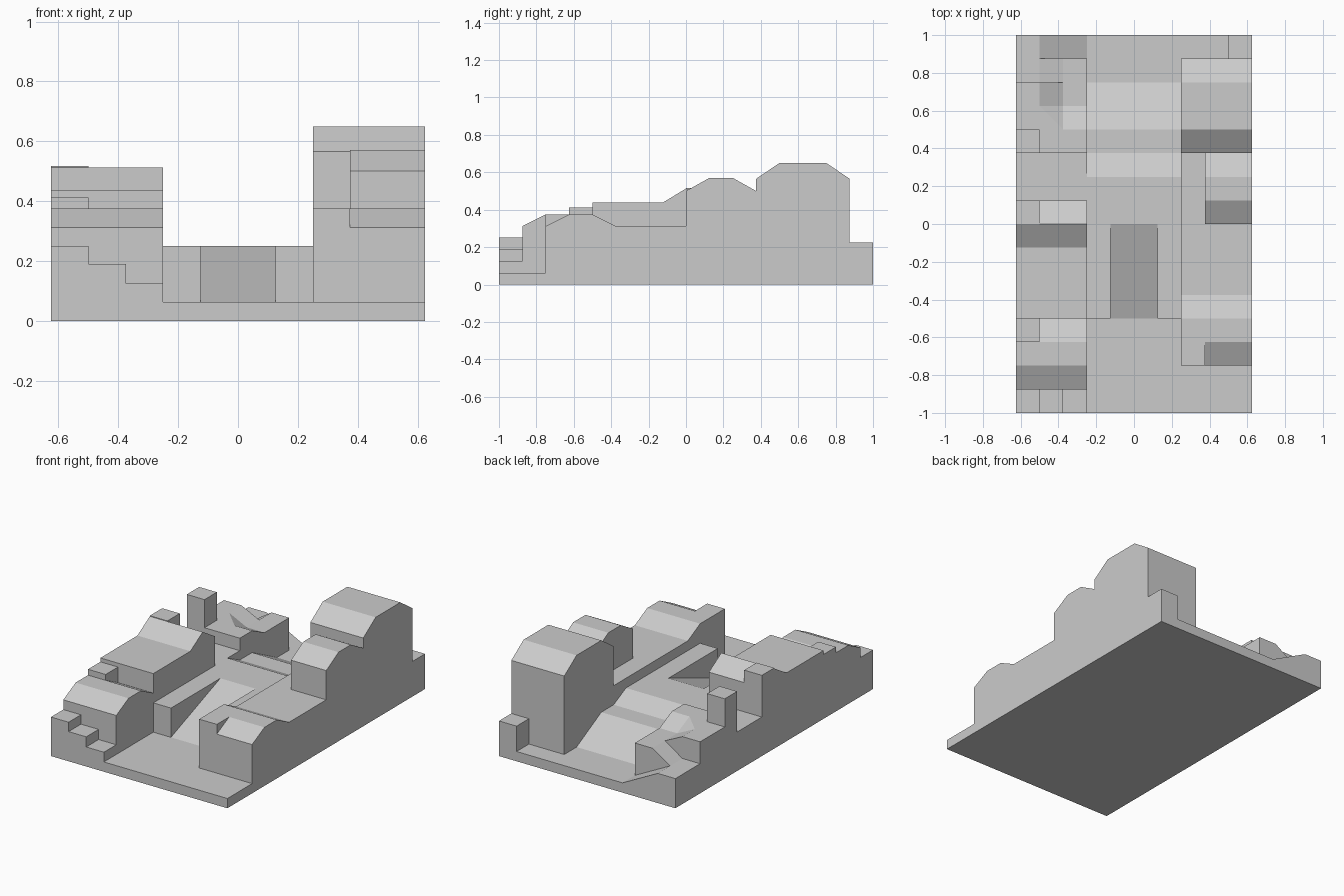
import bpy, bmesh

if "Cube" in bpy.data.objects:
    bpy.data.objects.remove(bpy.data.objects["Cube"])

E = 0.625            # half width
HI, LO = 0.33, 0.27  # rim and hollow heights of the rear mound


def finish(name, bm):
    bmesh.ops.recalc_face_normals(bm, faces=bm.faces)
    me = bpy.data.meshes.new(name)
    bm.to_mesh(me)
    bm.free()
    ob = bpy.data.objects.new(name, me)
    bpy.context.collection.objects.link(ob)
    return ob


def strip(name, x0, x1, top, bottom=0.0):
    """Extrude a (y, z) skyline along x, closed down to the bottom."""
    pts = [(top[0][0], bottom)] + top + [(top[-1][0], bottom)]
    bm = bmesh.new()
    a = [bm.verts.new((x0, y, z)) for y, z in pts]
    b = [bm.verts.new((x1, y, z)) for y, z in pts]
    bm.faces.new(a)
    bm.faces.new(b)
    for i in range(len(pts)):
        j = (i + 1) % len(pts)
        bm.faces.new((a[i], a[j], b[j], b[i]))
    return finish(name, bm)


def cell(name, x0, x1, y0, y1, h):
    """Column with four corner heights, counter-clockwise from front left."""
    xy = [(x0, y0), (x1, y0), (x1, y1), (x0, y1)]
    bm = bmesh.new()
    a = [bm.verts.new((x, y, 0)) for x, y in xy]
    b = [bm.verts.new((x, y, z)) for (x, y), z in zip(xy, h)]
    bm.faces.new(a)
    bm.faces.new((b[0], b[1], b[3]))
    bm.faces.new((b[1], b[2], b[3]))
    for i in range(4):
        j = (i + 1) % 4
        bm.faces.new((a[i], a[j], b[j], b[i]))
    return finish(name, bm)


# Central plateau with a ramp cut into its front, falling away at the back
front = [(-1, 0.0625), (-0.5, 0.0625)]
fall = [(0.25, 0.25), (0.375, 0.19), (0.5, 0.19), (0.75, 0.0625), (1, 0.0625)]
strip("plateau_left", -0.25, -0.125, front + [(-0.5, 0.25)] + fall)
strip("ramp", -0.125, 0.125, front + [(0, 0.25)] + fall)
strip("plateau_right", 0.125, 0.25, front + [(-0.5, 0.25)] + fall)

# Right ridge: low front bump, middle bump on the outer side, tall rear hill
ground = [(-1, 0.0625), (-0.75, 0.0625)]
low = [(-0.625, 0.375), (-0.5, 0.375), (-0.375, 0.3125)]
hill = [(0.375, 0.565), (0.5, 0.65), (0.75, 0.65), (0.875, 0.565),
        (0.875, 0.0625), (1, 0.0625)]
strip("right_ridge_inner", 0.25, 0.375,
      ground + [(-0.75, 0.375)] + low + [(0.375, 0.3125)] + hill)
strip("right_ridge_outer", 0.375, E,
      ground + [(-0.75, 0.3125)] + low
      + [(0, 0.3125), (0, 0.5), (0.125, 0.57), (0.25, 0.57), (0.375, 0.5)] + hill)
strip("rear_corner_post", 0.5, E, [(0.875, 0.225), (1, 0.225)], 0.0625)

# Left ridge: outer strip carries the small posts
rise = [(-0.875, 0.3125), (-0.75, 0.375), (-0.625, 0.375)]
crest = [(-0.5, 0.4375), (-0.125, 0.4375), (0, 0.513)]
gap = [(0.125, 0.25), (0.375, 0.25)]
strip("left_ridge_outer", -E, -0.5,
      [(-1, 0.25), (-0.875, 0.25)] + rise + [(-0.625, 0.4125), (-0.5, 0.4125)]
      + crest + [(0, 0.517), (0.125, 0.517)] + gap
      + [(0.375, 0.51), (0.5, 0.51), (0.5, HI), (0.75, HI), (0.75, 0.19), (1, 0.19)])

# Left ridge: two inner strips that differ only in their front step
for name, x0, x1, step in (("left_ridge_middle", -0.5, -0.375, 0.19),
                           ("left_ridge_inner", -0.375, -0.25, 0.125)):
    strip(name, x0, x1,
          [(-1, step), (-0.875, step)] + rise + [(-0.5, 0.3125)] + crest
          + [(0.125, 0.4375)] + gap + [(0.375, HI), (0.5, HI)])

# Rear left mound with a hollow open to the middle
cell("hollow_corner", -0.5, -0.375, 0.5, 0.625, (HI, HI, LO, HI))
cell("hollow_side", -0.5, -0.375, 0.625, 0.75, (HI, LO, LO, HI))
strip("hollow_floor", -0.375, -0.25, [(0.5, HI), (0.625, LO), (0.875, LO)])
cell("rear_wedge", -0.5, -0.375, 0.75, 0.875, (0.19, LO, LO, 0.19))
cell("rear_slope", -0.5, -0.25, 0.875, 1, (0.19, 0.0625, 0.0625, 0.19))
